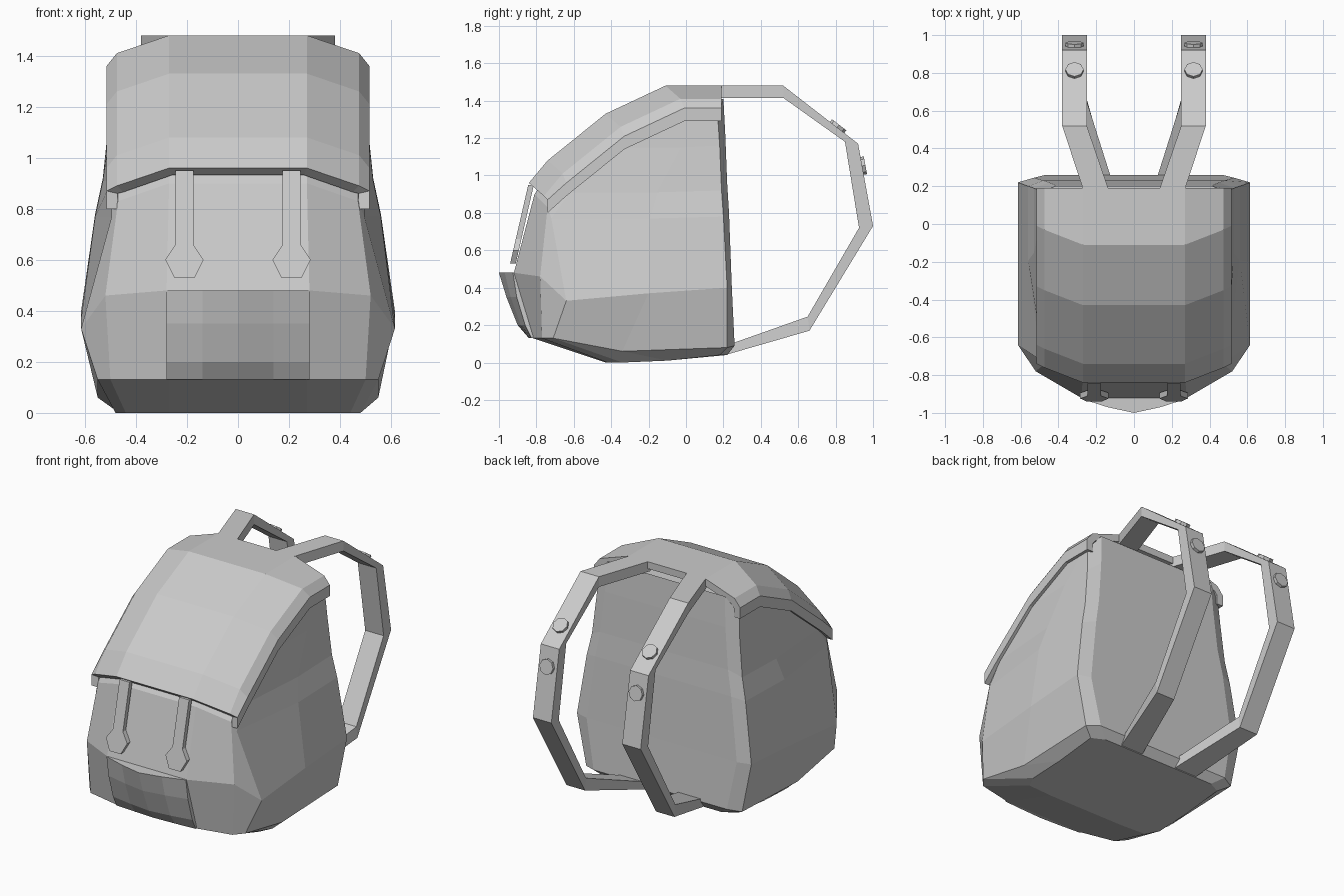
import bpy, bmesh
from mathutils import Vector

if "Cube" in bpy.data.objects:
    bpy.data.objects.remove(bpy.data.objects["Cube"])


def make(name, verts, faces):
    me = bpy.data.meshes.new(name)
    me.from_pydata([Vector(v) for v in verts], [], faces)
    bm = bmesh.new()
    bm.from_mesh(me)
    bmesh.ops.recalc_face_normals(bm, faces=bm.faces)
    bm.to_mesh(me)
    bm.free()
    ob = bpy.data.objects.new(name, me)
    bpy.context.collection.objects.link(ob)
    return ob


def loft(name, rings, closed=True):
    """Skin equal-length rows; closed rows are capped at both ends."""
    n, m = len(rings[0]), len(rings)
    verts = [p for r in rings for p in r]
    faces = []
    for i in range(m - 1):
        for j in range(n if closed else n - 1):
            k = (j + 1) % n
            faces.append((i * n + j, i * n + k, (i + 1) * n + k, (i + 1) * n + j))
    if closed:
        faces += [tuple(range(n)), tuple(range((m - 1) * n, m * n))]
    return make(name, verts, faces)


def mirrored(half):
    return half + [(-x, y, z) for x, y, z in reversed(half)]


# Body: rings from the base up, each half ring runs front to back
rings = [
    [(.27, -.43, 0), (.44, -.42, 0), (.48, -.34, 0), (.48, -.1, .01), (.48, .18, .04), (.40, .22, .04)],
    [(.27, -.82, .13), (.50, -.77, .13), (.55, -.71, .13), (.55, -.34, .06), (.55, .22, .08), (.47, .26, .09)],
    [(.28, -.92, .48), (.52, -.78, .46), (.615, -.64, .33), (.615, -.2, .37), (.615, .22, .40), (.53, .245, .40)],
]
for z, yf, xs, yb, zb in [(.90, -.81, .56, .23, .80), (1.04, -.71, .53, .22, .96),
                          (1.28, -.41, .505, .21, 1.22), (1.43, -.10, .495, .20, 1.41)]:
    xf = min(xs, .495)
    ym = (yf + .1) * .45 + yb * .55
    rings.append([(.27, yf, z), (.47, yf + .07, z - .07), (xf, yf + .09, z - .13),
                  (xs, ym, z - .13), (xs, yb - .03, z - .12), (xs - .08, yb, zb)])
loft("body", [mirrored(r) for r in rings])

# Top flap: side profile with drooping sides, thickened inwards
rows = []
for i, (y, z) in enumerate([(.19, 1.48), (-.11, 1.48), (-.43, 1.33), (-.74, 1.08), (-.84, .96)]):
    s = 0 if i == 0 else 1
    d = .03 if i == 4 else 0
    rows.append(mirrored([(.515, y + .10 * s, z - .19 + d), (.515, y + .10 * s, z - .12 + d),
                          (.475, y + .08 * s, z - .07), (.27, y, z)]))
rows = [r[:4] + r[4:] for r in rows]
flap = loft("top_flap", rows, closed=False)
if sum(p.normal.z for p in flap.data.polygons) < 0:
    flap.data.flip_normals()
sol = flap.modifiers.new("thickness", "SOLIDIFY")
sol.thickness = .045
sol.offset = -1

# Closure tabs with six-sided tips
outline = [(-.035, .95), (-.035, .66), (-.075, .60), (-.04, .53),
           (.04, .53), (.075, .60), (.035, .66), (.035, .95)]
for side, sx in (("right", 1), ("left", -1)):
    def layer(off):
        return [(sx * .21 + x, -.848 - (.93 - z) * .23 + off, z) for x, z in outline]
    loft("closure_tab_" + side, [layer(0), layer(.03)])

# Front pocket: bulging rows from top to bottom
rows = []
for z, edge, bulge, depth in [(.48, -.925, .075, .08), (.35, -.905, .055, .08),
                              (.20, -.86, .04, .06), (.13, -.825, .015, .05)]:
    rows.append([(x, edge - bulge * (1 - abs(x) / .28) ** .75, z) for x in (-.28, -.14, 0, .14, .28)]
                + [(.28, edge + depth, z), (-.28, edge + depth, z)])
loft("front_pocket", rows)

# Shoulder straps: outer y,z / inner y,z / inner and outer x
path = [(.17, 1.48, .17, 1.415, .13, .265), (.52, 1.48, .52, 1.415, .25, .38),
        (.92, 1.17, .85, 1.18, .25, .38), (1.0, .73, .925, .72, .25, .38),
        (.66, .17, .65, .245, .25, .38), (.21, .04, .24, .10, .12, .28)]
for side, sx in (("right", 1), ("left", -1)):
    loft("shoulder_strap_" + side,
         [[(sx * a, yo, zo), (sx * b, yo, zo), (sx * b, yi, zi), (sx * a, yi, zi)]
          for yo, zo, yi, zi, a, b in path])
    # Two round studs on the outside of each strap
    for k, t in ((1, .72), (2, .27)):
        p = Vector((0, path[k][0], path[k][1]))
        q = Vector((0, path[k + 1][0], path[k + 1][1]))
        d = (q - p).normalized()
        normal = Vector((0, -d.z, d.y))
        c = p.lerp(q, t) + Vector((sx * .315, 0, 0))
        bpy.ops.mesh.primitive_cylinder_add(
            vertices=8, radius=.048, depth=.03, location=c + normal * .003,
            rotation=normal.to_track_quat('Z', 'Y').to_euler())
        bpy.context.object.name = "strap_stud_%s_%d" % (side, k)
